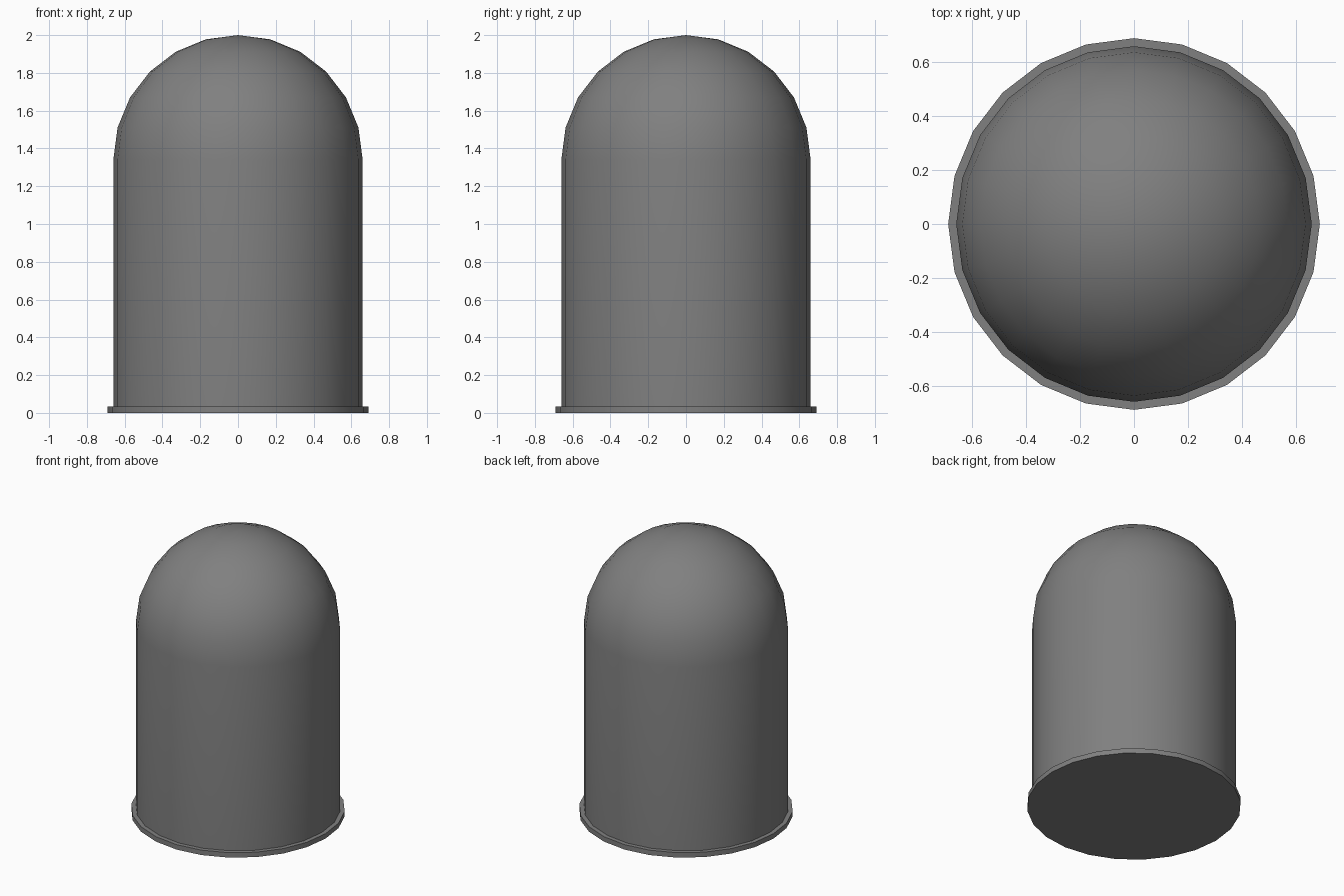
import bpy, bmesh, math
from mathutils import Vector

cube = bpy.data.objects.get("Cube")
if cube:
    bpy.data.objects.remove(cube, do_unlink=True)

SIDES = 24
RADIUS, SHOULDER = 0.66, 1.34
RIM_RADIUS, RIM_TOP = 0.69, 0.035

grey = bpy.data.materials.new("mid_grey")
grey.use_nodes = True
colour = (0.216, 0.216, 0.216, 1)
grey.diffuse_color = colour
grey.node_tree.nodes["Principled BSDF"].inputs["Base Color"].default_value = colour


def lathe(name, profile):
    """Spin a radius/height profile about the z axis."""
    bm = bmesh.new()
    verts = [bm.verts.new((r, 0, z)) for r, z in profile]
    edges = [bm.edges.new(pair) for pair in zip(verts, verts[1:])]
    bmesh.ops.spin(bm, geom=verts + edges, cent=(0, 0, 0), axis=(0, 0, 1),
                   angle=math.tau, steps=SIDES, use_duplicate=False)
    bmesh.ops.remove_doubles(bm, verts=bm.verts[:], dist=0.0005)
    bmesh.ops.recalc_face_normals(bm, faces=bm.faces[:])
    mesh = bpy.data.meshes.new(name)
    bm.to_mesh(mesh)
    bm.free()
    mesh.materials.append(grey)
    obj = bpy.data.objects.new(name, mesh)
    bpy.context.collection.objects.link(obj)
    bpy.ops.object.select_all(action="DESELECT")
    obj.select_set(True)
    bpy.context.view_layer.objects.active = obj
    bpy.ops.object.shade_smooth_by_angle(angle=math.radians(30))
    return obj


# Straight wall rising into a hemispherical top
dome = [(RADIUS * math.cos(a), SHOULDER + RADIUS * math.sin(a))
        for a in (math.radians(15 * i) for i in range(7))]
lathe("domed_body", [(RADIUS, RIM_TOP)] + dome)

# Thin flat base disc that projects as a rim
lathe("base_disc", [(0, 0), (RIM_RADIUS, 0), (RIM_RADIUS, RIM_TOP), (0, RIM_TOP)])
